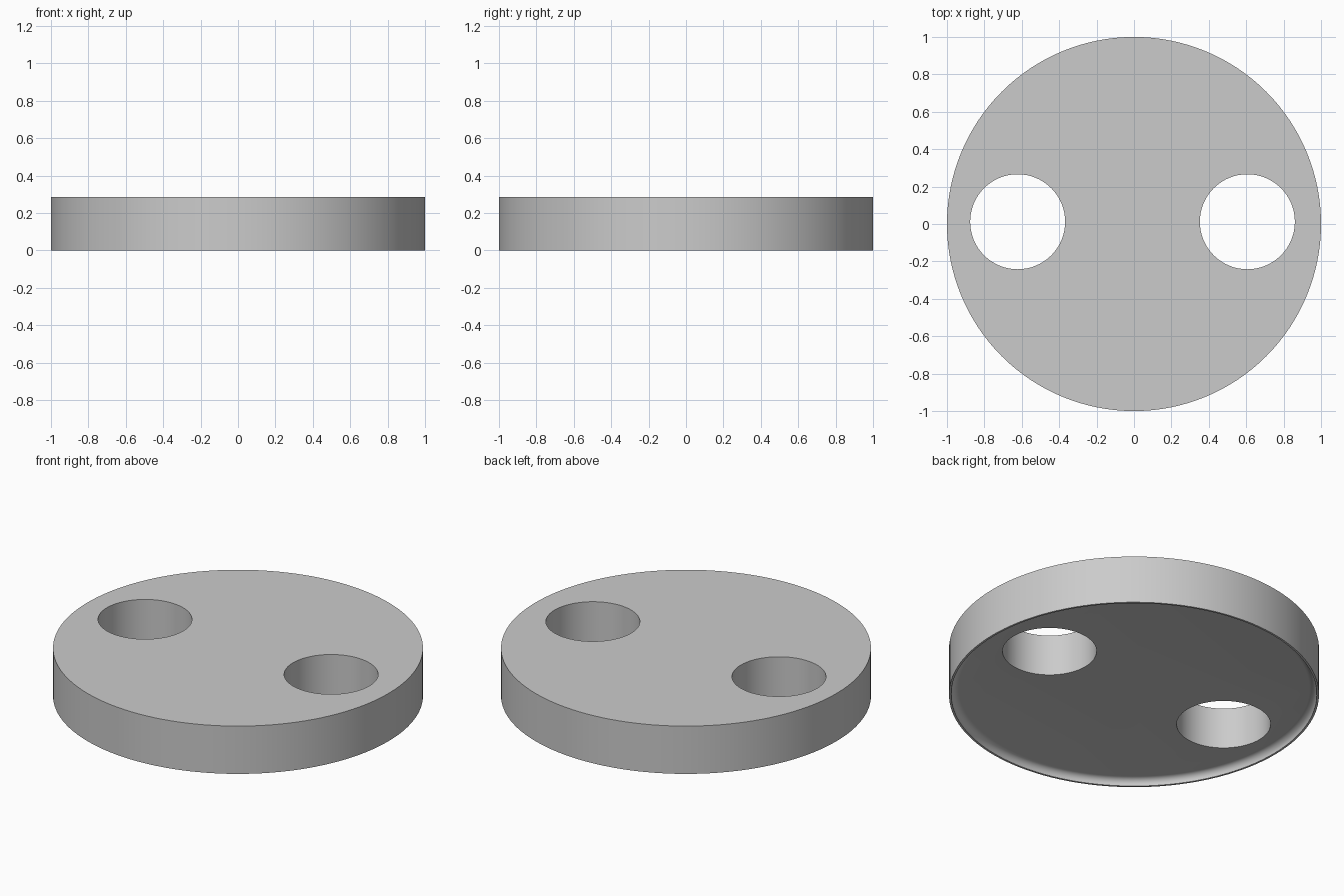
import bpy, bmesh, math

if "Cube" in bpy.data.objects:
    bpy.data.objects.remove(bpy.data.objects["Cube"])

HEIGHT = 0.285
RECESS = 0.04      # shallow hollow on the underside
FILLET = 0.04      # rounded corner where the hollow meets its rim
LIP = 0.988        # inner radius of the thin bottom rim
SEGMENTS = 128

grey = bpy.data.materials.new("plain grey")
grey.diffuse_color = (0.6, 0.6, 0.6, 1)
grey.use_nodes = True
grey.node_tree.nodes["Principled BSDF"].inputs["Base Color"].default_value = grey.diffuse_color


def lathe(name, profile, segments):
    """Closed solid of revolution; its first and last rings are capped."""
    bm = bmesh.new()
    rings = []
    for r, z in profile:
        rings.append([bm.verts.new((r * math.cos(2 * math.pi * i / segments),
                                    r * math.sin(2 * math.pi * i / segments), z))
                      for i in range(segments)])
    for a, b in zip(rings, rings[1:]):
        for i in range(segments):
            j = (i + 1) % segments
            bm.faces.new((a[i], a[j], b[j], b[i]))
    bm.faces.new(rings[0])
    bm.faces.new(rings[-1])
    bmesh.ops.recalc_face_normals(bm, faces=bm.faces)
    mesh = bpy.data.meshes.new(name)
    bm.to_mesh(mesh)
    bm.free()
    mesh.materials.append(grey)
    obj = bpy.data.objects.new(name, mesh)
    bpy.context.collection.objects.link(obj)
    return obj


# Disc: flat top, straight wall, thin rim, filleted hollow underneath
fillet = []
for k in range(7):
    t = math.radians(90 * k / 6)
    fillet.append((LIP - FILLET * (1 - math.cos(t)),
                   RECESS - FILLET * (1 - math.sin(t))))
disc = lathe("disc", [(1, HEIGHT), (1, 0)] + fillet, SEGMENTS)

# Two round through holes
bpy.context.view_layer.objects.active = disc
disc.select_set(True)
for x in (-0.622, 0.606):
    cutter = lathe("hole_cutter", [(0.254, -0.2), (0.254, 0.5)], 64)
    cutter.location = (x, 0.012, 0)
    cutter.hide_render = True
    cut = disc.modifiers.new("hole", 'BOOLEAN')
    cut.operation = 'DIFFERENCE'
    cut.solver = 'EXACT'
    cut.object = cutter
    bpy.context.view_layer.update()
    bpy.ops.object.modifier_apply(modifier=cut.name)
    bpy.data.objects.remove(cutter)

bpy.ops.object.shade_smooth_by_angle(angle=math.radians(30))
